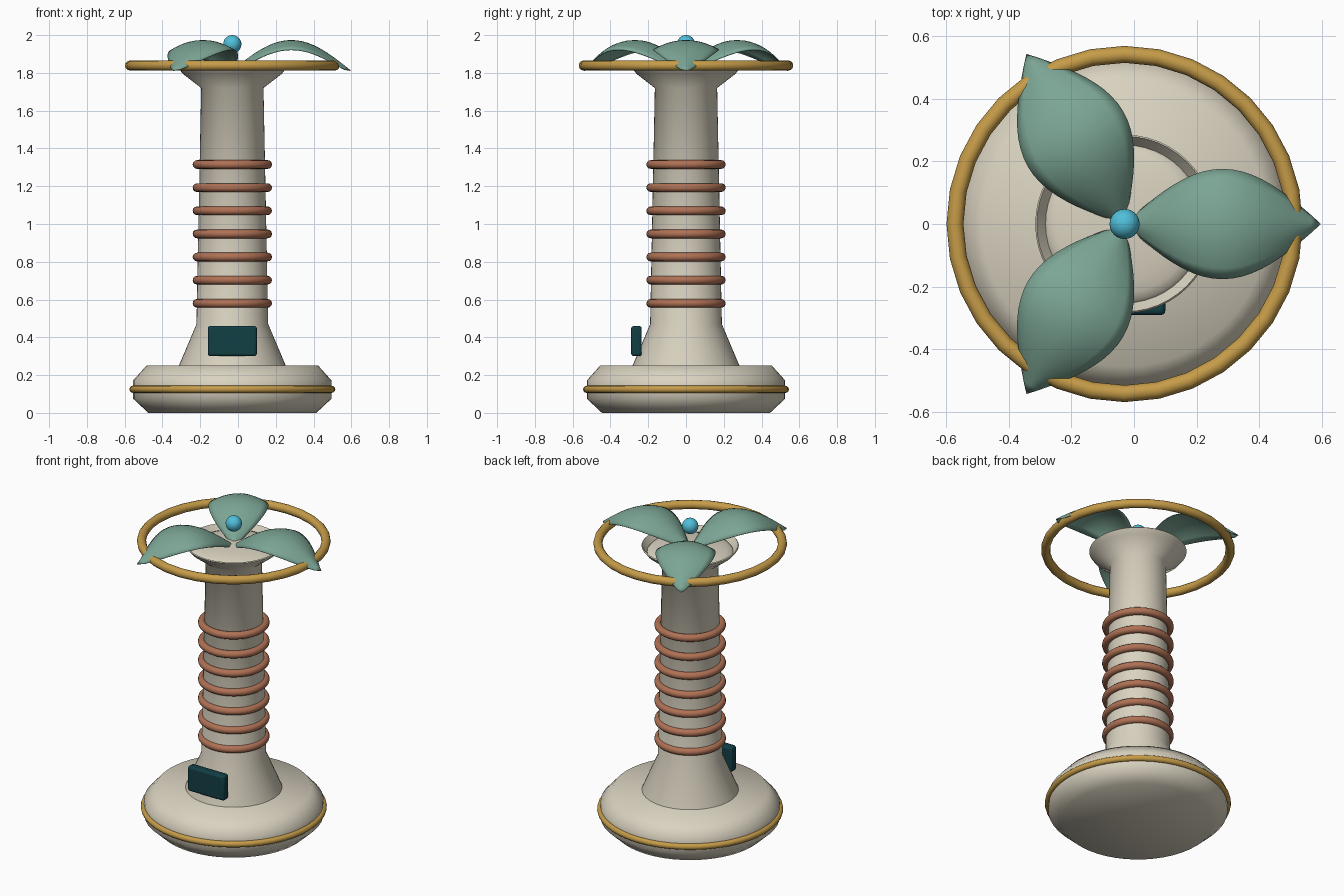
import bpy
import bmesh
from math import sin, cos, pi, radians, sqrt

if "Cube" in bpy.data.objects:
    bpy.data.objects.remove(bpy.data.objects["Cube"], do_unlink=True)

AXIS_X = -0.03  # the tower's axis


def material(name, color):
    m = bpy.data.materials.new(name)
    m.use_nodes = True
    m.diffuse_color = (*color, 1)
    m.node_tree.nodes["Principled BSDF"].inputs["Base Color"].default_value = (*color, 1)
    return m


cream = material("cream", (0.70, 0.65, 0.53))
gold = material("gold", (0.56, 0.33, 0.065))
copper = material("copper", (0.43, 0.165, 0.09))
sage = material("sage green", (0.20, 0.38, 0.30))
teal = material("dark teal", (0.006, 0.05, 0.06))
cyan = material("cyan", (0.08, 0.52, 0.70))


def finish(obj, name, mat, angle=60):
    obj.name = name
    obj.data.materials.append(mat)
    bpy.ops.object.select_all(action="DESELECT")
    obj.select_set(True)
    bpy.context.view_layer.objects.active = obj
    bpy.ops.object.shade_smooth_by_angle(angle=radians(angle))
    return obj


def from_bmesh(bm, name, mat, angle=60):
    mesh = bpy.data.meshes.new(name)
    bmesh.ops.recalc_face_normals(bm, faces=bm.faces)
    bm.to_mesh(mesh)
    bm.free()
    obj = bpy.data.objects.new(name, mesh)
    bpy.context.collection.objects.link(obj)
    return finish(obj, name, mat, angle)


def lathe(name, profile, mat, sides=48, angle=60):
    """Spin a closed (radius, height) profile around the tower axis."""
    bm = bmesh.new()
    verts = [bm.verts.new((r, 0, z)) for r, z in profile]
    edges = [bm.edges.new(pair) for pair in zip(verts, verts[1:])]
    bmesh.ops.spin(bm, geom=verts + edges, cent=(0, 0, 0), axis=(0, 0, 1),
                   angle=2 * pi, steps=sides, use_merge=True)
    bmesh.ops.remove_doubles(bm, verts=bm.verts, dist=0.0001)
    obj = from_bmesh(bm, name, mat, angle)
    obj.location.x = AXIS_X
    return obj


def ring(name, z, major, minor, mat, sides=48):
    bpy.ops.mesh.primitive_torus_add(location=(AXIS_X, 0, z), major_radius=major,
                                     minor_radius=minor, major_segments=sides,
                                     minor_segments=12)
    return finish(bpy.context.object, name, mat)


# Base and its trim
lathe("base", [(0, 0), (0.445, 0), (0.525, 0.075), (0.525, 0.172),
               (0.455, 0.25), (0, 0.25)], cream)
ring("base_trim", 0.125, 0.526, 0.019, gold)

# Column with flared foot, bowl-shaped head and a low domed cap
dome = [(0.252 * cos(a * pi / 12), 1.79 + 0.04 * sin(a * pi / 12)) for a in range(6)]
lathe("column", [(0, 0.24), (0.285, 0.24), (0.283, 0.25), (0.19, 0.47),
                 (0.165, 1.72), (0.262, 1.795), (0.285, 1.825), (0.28, 1.83)]
      + dome + [(0, 1.83)], cream)

# Coil rings up the column
for i in range(7):
    ring(f"coil_{i + 1}", 0.58 + i * 0.1225, 0.187, 0.023, copper)

# Large hoop around the petals
ring("hoop", 1.839, 0.541, 0.027, gold, sides=32)

# Control box on the front of the foot
bpy.ops.mesh.primitive_cube_add(size=1, location=(-0.03, -0.2625, 0.38))
box = bpy.context.object
box.scale = (0.26, 0.056, 0.16)
bpy.ops.object.transform_apply(location=False, rotation=False, scale=True)
bevel = box.modifiers.new("rounded_edges", "BEVEL")
bevel.width = 0.014
bevel.segments = 3
finish(box, "control_box", teal, 40)


# Arched petals, pointed at both ends
def petal(name, turn):
    length, rows, cols = 0.625, 20, 10
    bm = bmesh.new()
    grid = []
    for i in range(rows + 1):
        t = i / rows
        s = max(sin(pi * t), 0.0)
        row = []
        for j in range(cols + 1):
            v = 2 * j / cols - 1
            z = 1.812 + 0.16 * s - 0.05 * v * v * sqrt(s)
            row.append(bm.verts.new((length * t, 0.175 * s * v, z)))
        grid.append(row)
    for a, b in zip(grid, grid[1:]):
        for j in range(cols):
            bm.faces.new((a[j], b[j], b[j + 1], a[j + 1]))
    bmesh.ops.remove_doubles(bm, verts=bm.verts, dist=0.0001)
    obj = from_bmesh(bm, name, sage)
    obj.location.x = AXIS_X
    obj.rotation_euler.z = turn
    solid = obj.modifiers.new("thickness", "SOLIDIFY")
    solid.thickness = 0.004
    solid.offset = 0


for k in range(3):
    petal(f"petal_{k + 1}", k * 2 * pi / 3)

# Bead floating over the centre
bpy.ops.mesh.primitive_uv_sphere_add(radius=0.048, segments=24, ring_count=16,
                                     location=(AXIS_X, 0, 1.952))
finish(bpy.context.object, "bead", cyan)
